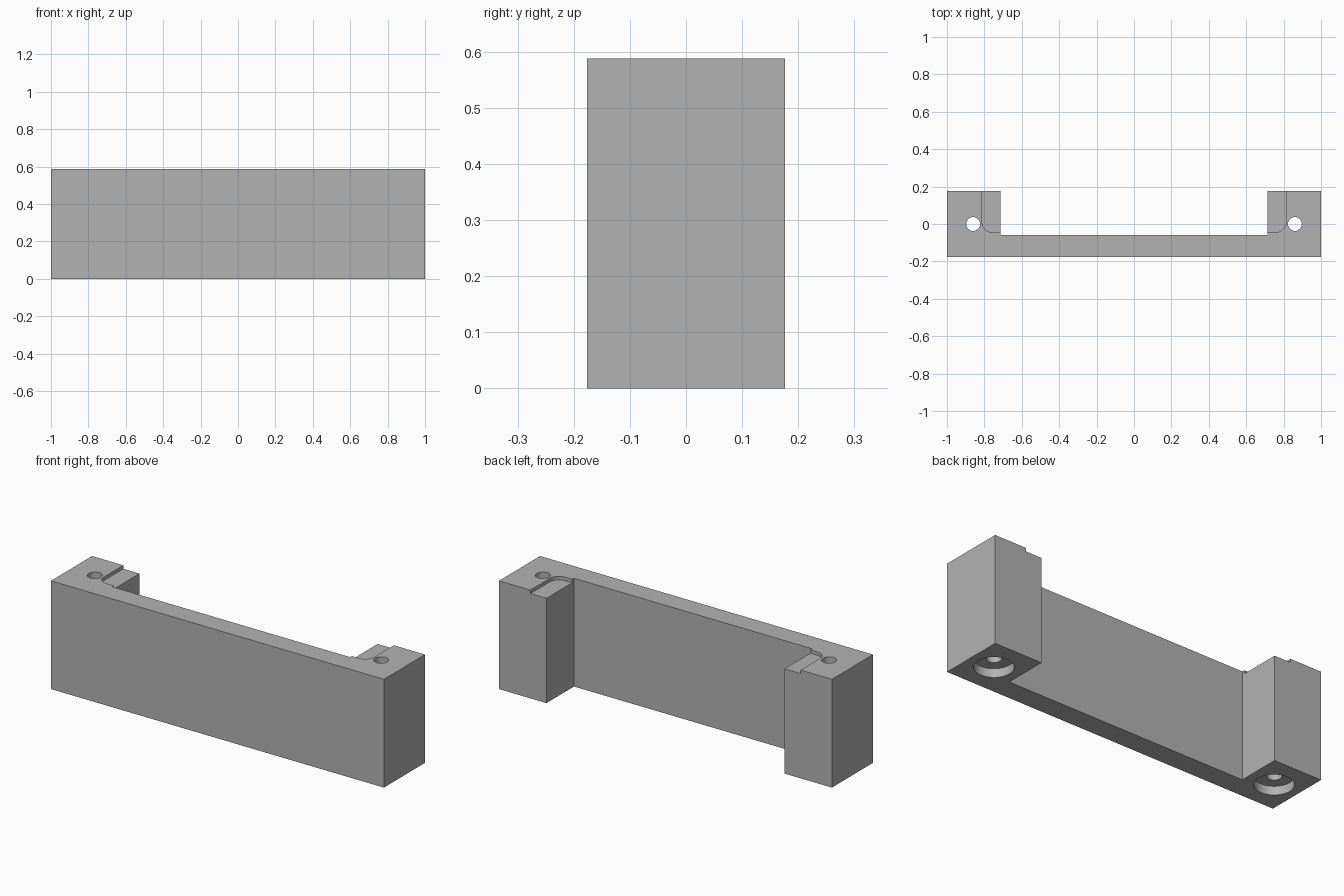
import bpy
import bmesh
from math import cos, sin, pi

old = bpy.data.objects.get("Cube")
if old:
    bpy.data.objects.remove(old, do_unlink=True)

HEIGHT, DEPTH = 0.588, 0.176
LEG_X, PANEL_Y = 0.715, -0.06      # inner faces of the legs and the panel
HOLE_X = 0.86

grey = bpy.data.materials.new("plain grey")
grey.use_nodes = True
grey.diffuse_color = (0.45, 0.45, 0.45, 1)
grey.node_tree.nodes["Principled BSDF"].inputs["Base Color"].default_value = grey.diffuse_color


def prism(name, outline, bottom, top):
    """Extrude a flat outline between two heights."""
    bm = bmesh.new()
    face = bm.faces.new([bm.verts.new((x, y, bottom)) for x, y in outline])
    walls = bmesh.ops.extrude_face_region(bm, geom=[face])
    verts = [v for v in walls["geom"] if isinstance(v, bmesh.types.BMVert)]
    bmesh.ops.translate(bm, verts=verts, vec=(0, 0, top - bottom))
    bmesh.ops.recalc_face_normals(bm, faces=bm.faces)
    mesh = bpy.data.meshes.new(name)
    bm.to_mesh(mesh)
    bm.free()
    mesh.materials.append(grey)
    obj = bpy.data.objects.new(name, mesh)
    bpy.context.collection.objects.link(obj)
    return obj


def arc(cx, cy, radius, start, end, steps):
    return [(cx + radius * cos(start + (end - start) * i / steps),
             cy + radius * sin(start + (end - start) * i / steps))
            for i in range(steps + 1)]


def cut(target, cutter):
    mod = target.modifiers.new("cut", "BOOLEAN")
    mod.operation = "DIFFERENCE"
    mod.solver = "EXACT"
    mod.object = cutter
    bpy.context.view_layer.objects.active = target
    bpy.ops.object.modifier_apply(modifier=mod.name)
    bpy.data.objects.remove(cutter, do_unlink=True)


# U-shaped bracket: front panel with a leg at each end
half = [(1, -DEPTH), (1, DEPTH), (LEG_X, DEPTH), (LEG_X, PANEL_Y)]
outline = half + [(-x, y) for x, y in reversed(half)]
bracket = prism("bracket_body", outline, 0, HEIGHT)

for side in (1, -1):
    # screw hole with a wide counterbore underneath
    for name, radius, bottom, top in (("screw_hole", 0.037, -0.1, 1),
                                      ("counterbore", 0.096, -0.1, 0.047)):
        ring = arc(side * HOLE_X, 0, radius, 0, 2 * pi, 48)[:-1]
        cut(bracket, prism(name, ring, bottom, top))
    # shallow ledge on the leg top, rounded at its front corner
    r, edge, front = 0.055, 0.812, -0.045
    ledge = [(0.6, 0.3), (0.6, front)] + arc(edge - r, front + r, r, -pi / 2, 0, 12) + [(edge, 0.3)]
    cut(bracket, prism("ledge", [(side * x, y) for x, y in ledge], HEIGHT - 0.019, 1))

bpy.ops.object.select_all(action="DESELECT")
bracket.select_set(True)
bpy.context.view_layer.objects.active = bracket
bpy.ops.object.shade_smooth_by_angle(angle=pi / 6)
